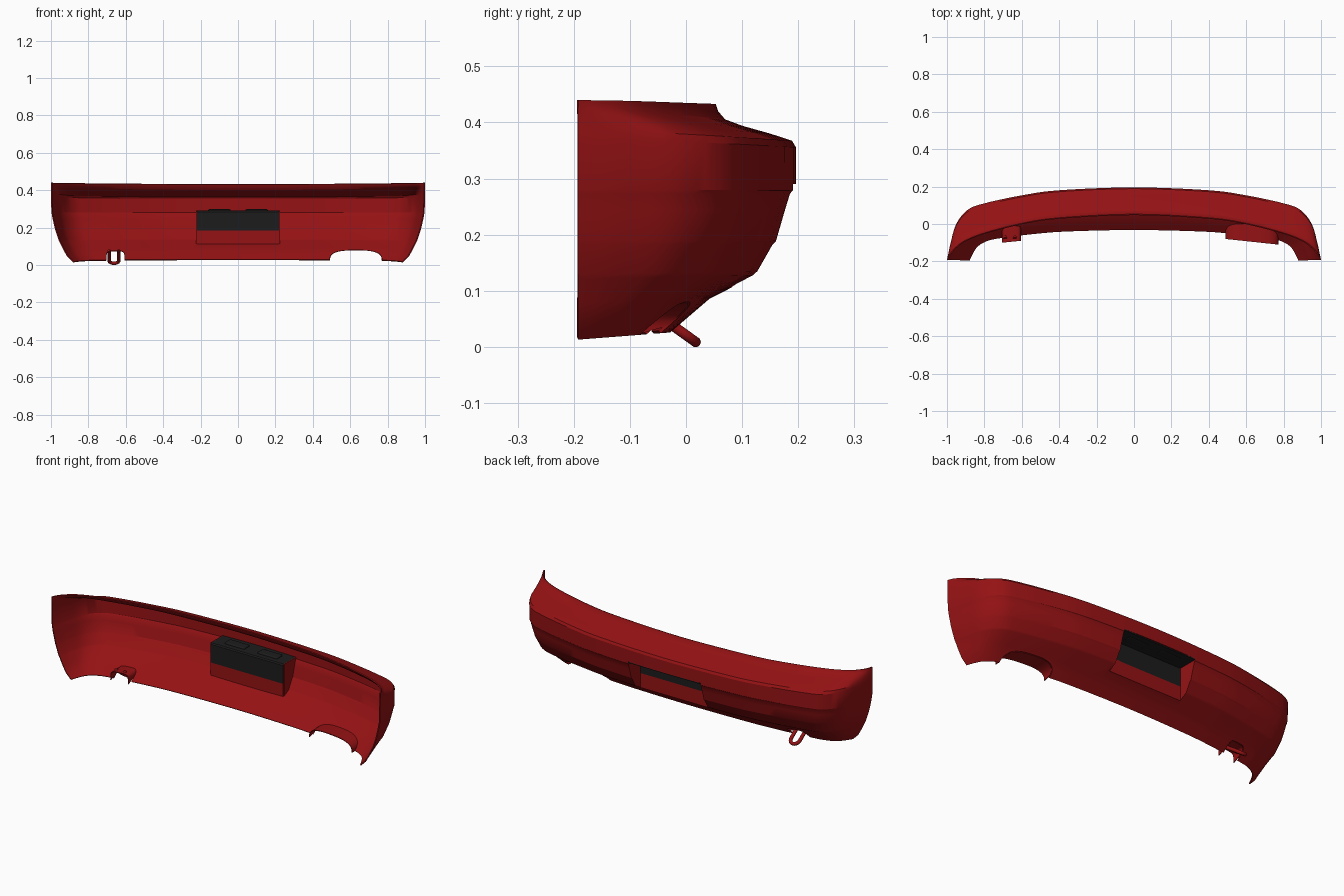
import bpy, bmesh
from math import pi, sin, cos
from mathutils import Vector

if "Cube" in bpy.data.objects:
    bpy.data.objects.remove(bpy.data.objects["Cube"])


def material(name, rgb):
    m = bpy.data.materials.new(name)
    m.diffuse_color = (*rgb, 1)
    m.use_nodes = True
    m.node_tree.nodes["Principled BSDF"].inputs["Base Color"].default_value = m.diffuse_color
    return m


RED = material("red_paint", (0.30, 0.006, 0.007))
BLACK = material("black_plastic", (0.012, 0.012, 0.012))


def mesh_object(name, verts, faces, mat):
    me = bpy.data.meshes.new(name)
    me.from_pydata(verts, [], faces)
    ob = bpy.data.objects.new(name, me)
    bpy.context.collection.objects.link(ob)
    me.materials.append(mat)
    return ob


def activate(ob):
    bpy.ops.object.select_all(action='DESELECT')
    ob.select_set(True)
    bpy.context.view_layer.objects.active = ob


def smooth(ob, angle=0.45):
    activate(ob)
    bpy.ops.object.shade_smooth_by_angle(angle=angle)


def grid(name, rows, mat):
    n = len(rows[0])
    faces = [(i * n + j, i * n + j + 1, (i + 1) * n + j + 1, (i + 1) * n + j)
             for i in range(len(rows) - 1) for j in range(n - 1)]
    return mesh_object(name, [p for r in rows for p in r], faces, mat)


def thicken(ob, t):
    m = ob.modifiers.new("thickness", 'SOLIDIFY')
    m.thickness, m.offset = t, 0
    activate(ob)
    bpy.ops.object.modifier_apply(modifier=m.name)


def prism(name, outline, axis, a, b, mat):
    """Closed prism of a 2D outline, along x (outline y,z) or y (outline x,z)."""
    place = (lambda p, d: (d, p[0], p[1])) if axis == 'x' else (lambda p, d: (p[0], d, p[1]))
    n = len(outline)
    verts = [place(p, d) for d in (a, b) for p in outline]
    faces = [tuple(range(n)), tuple(range(2 * n - 1, n - 1, -1))]
    faces += [(i, i + n, (i + 1) % n + n, (i + 1) % n) for i in range(n)]
    ob = mesh_object(name, verts, faces, mat)
    bm = bmesh.new()
    bm.from_mesh(ob.data)
    bmesh.ops.recalc_face_normals(bm, faces=bm.faces)
    bm.to_mesh(ob.data)
    bm.free()
    return ob


def cut(ob, cutter):
    m = ob.modifiers.new("cut", 'BOOLEAN')
    m.operation, m.solver, m.object = 'DIFFERENCE', 'EXACT', cutter
    activate(ob)
    bpy.ops.object.modifier_apply(modifier=m.name)
    bpy.data.objects.remove(cutter)


def catmull(pts, steps):
    ps = [Vector((-pts[1][0], pts[1][1]))] + [Vector(p) for p in pts]
    ps.append(2 * ps[-1] - ps[-2])
    out = []
    for i in range(1, len(ps) - 2):
        a, b, c, d = ps[i - 1:i + 3]
        for k in range(steps):
            t = k / steps
            out.append(0.5 * (2 * b + (c - a) * t + (2 * a - 5 * b + 4 * c - d) * t * t
                              + (3 * b - a - 3 * c + d) * t ** 3))
    return out + [ps[-2]]


# Plan curves, centre to end: outer body and top lip (x fraction, depth fraction)
BODY = catmull([(0, 1), (.4, .96), (.6, .89), (.8, .78), (.89, .69), (.95, .5), (.98, .24), (1, 0)], 5)
LIP = catmull([(0, 1), (.4, .92), (.6, .8), (.8, .59), (.9, .43), (.95, .29), (.985, .13), (1, 0)], 5)

# Section levels: centre y, centre z, end x, end z, blend towards lip plan
LEVELS = [
    (.050, .432, .997, .440, 1), (.055, .418, .997, .436, .95), (.068, .403, .997, .430, .85),
    (.100, .391, .997, .423, .6), (.150, .377, .997, .408, .3), (.187, .365, .997, .390, .06),
    (.193, .355, .997, .375, 0), (.193, .280, .995, .280, 0), (.188, .274, .993, .274, 0),
    (.179, .245, .988, .245, 0), (.163, .190, .975, .190, 0), (.157, .184, .973, .184, 0),
    (.130, .137, .955, .130, 0), (.122, .130, .950, .122, 0), (.040, .088, .930, .080, 0),
    (.005, .058, .910, .045, .1), (-.030, .028, .880, .015, .2)]

rows = []
for yc, zc, xe, ze, s in LEVELS:
    half = []
    for b, l in zip(BODY, LIP):
        u, v = b.lerp(l, s)
        half.append((u * xe, -.193 + v * (yc + .193), zc + (ze - zc) * (1 - v)))
    rows.append([(-x, y, z) for x, y, z in half[:0:-1]] + half)
shell = grid("bumper_shell", rows, RED)
bpy.context.view_layer.update()


def shell_y(x, z):
    hit, loc, _, _ = shell.ray_cast(Vector((x, 1, z)), Vector((0, -1, 0)))
    return loc.y if hit else None


# Openings in the bottom edge: exhaust arch and tow hook slot
def arch(x0, x1, z0, z1, power):
    c, r = (x0 + x1) / 2, (x1 - x0) / 2
    pts = []
    for i in range(25):
        a = pi * (1 - i / 24)
        sx = (1 if cos(a) > 0 else -1) * abs(cos(a)) ** power
        pts.append((c + r * sx, z0 + (z1 - z0) * abs(sin(a)) ** power))
    return pts


def flange(name, outline, back):
    strip = []
    for x, z in outline:
        y = shell_y(x, z)
        yb = back(x)
        strip.append([(x, yb if y is None else max(y, yb), z), (x, yb, z)])
    return grid(name, strip, RED)


exhaust = arch(.49, .77, .024, .08, .7)
hook_slot = arch(-.705, -.605, .024, .075, .4)
flanges = [flange("exhaust_arch_flange", exhaust, lambda x: -.08 - .107 * (x - .49)),
           flange("tow_hook_slot_flange", hook_slot, lambda x: -.09 - .1 * (-.605 - x))]

# Cut the shell
thicken(shell, .006)
for outline in (exhaust, hook_slot):
    ol = [(outline[0][0], -.1)] + outline + [(outline[-1][0], -.1)]
    cut(shell, prism("cutter", ol, 'y', -.15, .3, RED))
W, BACK, TOP = .22, .082, .29
cut(shell, prism("cutter", [(BACK, .1), (.3, .1), (.3, TOP), (BACK, TOP)], 'x', -W, W, RED))
smooth(shell)
for f in flanges:
    thicken(f, .004)
    smooth(f)

# Number plate recess: red side walls, red lower wall, black upper wall and ceiling
side = [(BACK, TOP), (.190, TOP), (.188, .28), (.175, .245), (.158, .19), (.126, .137), (BACK, .107)]
for s, n in ((-1, "left"), (1, "right")):
    prism("recess_side_" + n, side, 'x', s * W, s * (W + .004), RED)
prism("recess_lower_wall", [(BACK - .004, .106), (BACK, .106), (BACK, .186), (BACK - .004, .186)],
      'x', -W, W, RED)
prism("plate_panel", [(BACK - .006, .184), (BACK, .184), (BACK, TOP - .006), (.191, TOP - .006),
                      (.191, TOP), (BACK, TOP), (BACK - .006, TOP - .006)], 'x', -W, W, BLACK)

# Plate lamps on the recess ceiling
for s, n in ((-1, "left"), (1, "right")):
    bpy.ops.mesh.primitive_cube_add(size=1, location=(s * .1, .135, TOP))
    lamp = bpy.context.object
    lamp.name = "plate_lamp_" + n
    lamp.scale = (.12, .05, .016)
    bpy.ops.object.transform_apply(location=False, rotation=False)
    bev = lamp.modifiers.new("round", 'BEVEL')
    bev.width, bev.segments = .006, 3
    lamp.data.materials.append(BLACK)
    smooth(lamp)

# Tow hook: U-shaped tube slanting down and outwards
cx, r, d = -.663, .026, Vector((0, .81, -.58))
base = Vector((cx, -.004, .0239))
start = -.09
path = [base + d * start + Vector((-r, 0, 0))]
path += [base + Vector((-r * cos(pi * i / 12), 0, 0)) + d * r * sin(pi * i / 12) for i in range(13)]
path.append(base + d * start + Vector((r, 0, 0)))
cu = bpy.data.curves.new("tow_hook", 'CURVE')
cu.dimensions, cu.bevel_depth, cu.bevel_resolution, cu.use_fill_caps = '3D', .0095, 3, True
sp = cu.splines.new('POLY')
sp.points.add(len(path) - 1)
for p, q in zip(sp.points, path):
    p.co = (*q, 1)
hook = bpy.data.objects.new("tow_hook", cu)
cu.materials.append(RED)
bpy.context.collection.objects.link(hook)
activate(hook)
bpy.ops.object.convert(target='MESH')
smooth(bpy.context.object, .8)
